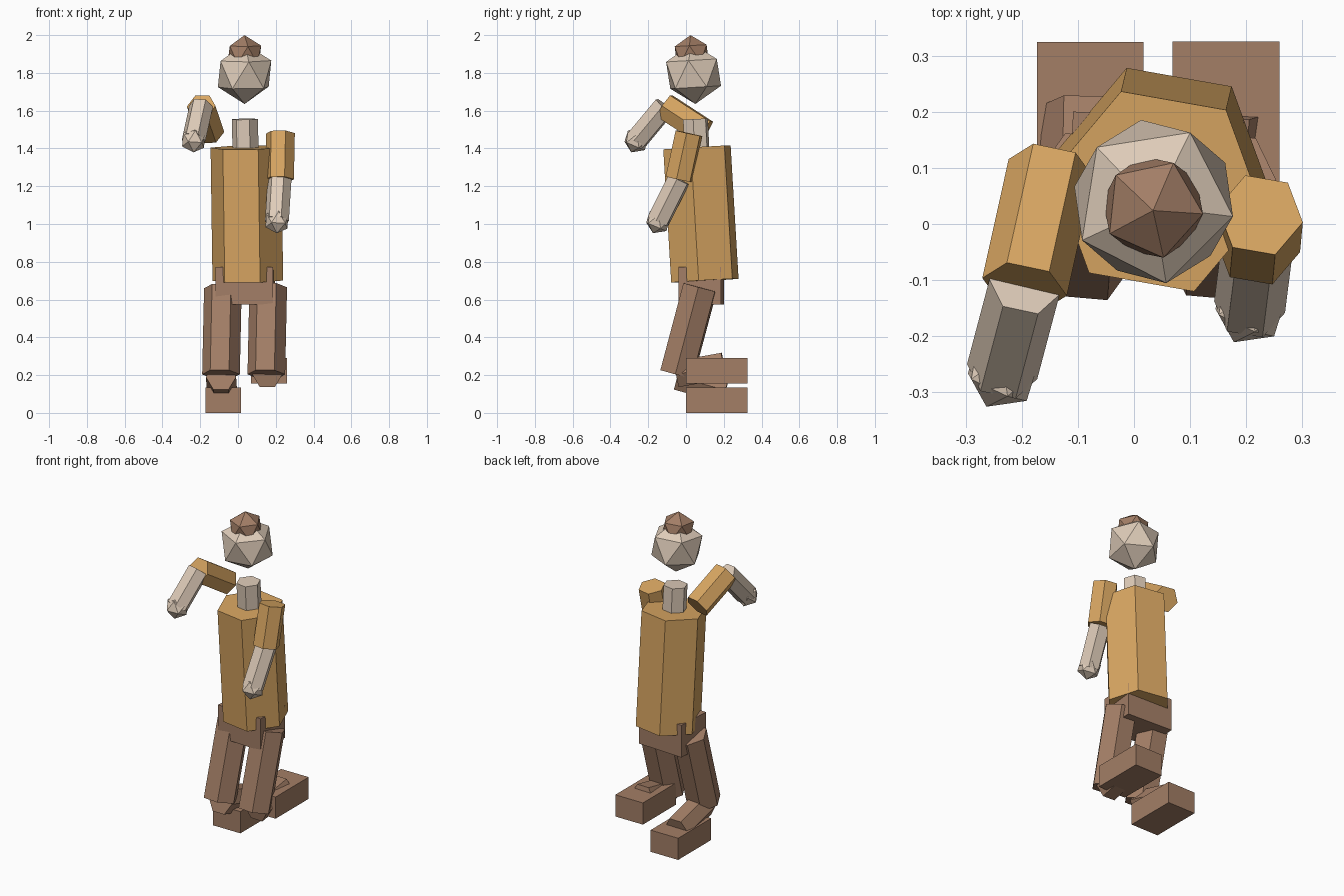
import bpy
import bmesh
from math import radians, cos, sin
from mathutils import Matrix, Vector

cube = bpy.data.objects.get("Cube")
if cube:
    bpy.data.objects.remove(cube, do_unlink=True)


def material(name, rgb):
    mat = bpy.data.materials.new(name)
    mat.use_nodes = True
    color = (*rgb, 1)
    mat.diffuse_color = color
    mat.node_tree.nodes["Principled BSDF"].inputs["Base Color"].default_value = color
    return mat


skin = material("pale skin", (0.73, 0.60, 0.48))
ochre = material("ochre cloth", (0.687, 0.381, 0.122))
brown = material("brown cloth", (0.366, 0.209, 0.133))


def finish(name, bm, mat):
    mesh = bpy.data.meshes.new(name)
    bm.to_mesh(mesh)
    bm.free()
    mesh.materials.append(mat)
    obj = bpy.data.objects.new(name, mesh)
    bpy.context.collection.objects.link(obj)


def prism(name, start, end, radius, mat, yaw=-10):
    """Six-sided prism between two points, with two corners out to the sides."""
    a, b = Vector(start), Vector(end)
    axis = (b - a).normalized()
    side = Vector((cos(radians(yaw)), sin(radians(yaw)), 0))
    side = (side - axis * side.dot(axis)).normalized()
    turn = Matrix((side.cross(axis), side, axis)).transposed().to_4x4()
    bm = bmesh.new()
    bmesh.ops.create_cone(bm, cap_ends=True, segments=6, radius1=radius, radius2=radius,
                          depth=(b - a).length,
                          matrix=Matrix.Translation((a + b) / 2) @ turn)
    finish(name, bm, mat)


def ball(name, center, radius, mat, tilt=0.0, yaw=-9):
    """Twenty-sided faceted ball."""
    bm = bmesh.new()
    turn = Matrix.Rotation(tilt, 4, "X") @ Matrix.Rotation(radians(yaw), 4, "Z")
    bmesh.ops.create_icosphere(bm, subdivisions=1, radius=radius,
                               matrix=Matrix.Translation(center) @ turn)
    finish(name, bm, mat)


def box(name, center, size, mat, yaw=0):
    bm = bmesh.new()
    bmesh.ops.create_cube(bm, size=1, matrix=Matrix.Translation(center)
                          @ Matrix.Rotation(radians(yaw), 4, "Z")
                          @ Matrix.Diagonal((*size, 1)))
    finish(name, bm, mat)


# Head, cap of hair, neck and trunk
ball("head", (0.035, 0.04, 1.795), 0.16, skin, tilt=0.06)
ball("hair", (0.034, 0.03, 1.9), 0.1, brown, tilt=0.06, yaw=-6)
prism("neck", (0.04, 0.06, 1.35), (0.037, 0.05, 1.555), 0.07, skin)
prism("torso", (0.052, 0.10, 0.70), (0.042, 0.058, 1.405), 0.19, ochre)
box("pelvis", (0.038, 0.08, 0.673), (0.305, 0.225, 0.2), brown, yaw=-3)

# Arms: shoulder, elbow, hand
arms = {
    "left": ((0.225, 0.016, 1.48), (0.22, -0.037, 1.236), (0.206, -0.148, 1.015)),
    "right": ((-0.148, 0.10, 1.486), (-0.195, -0.112, 1.624), (-0.235, -0.263, 1.443)),
}
for label, (shoulder, elbow, hand) in arms.items():
    prism(label + "_upper_arm", shoulder, elbow, 0.077, ochre)
    prism(label + "_forearm", elbow, hand, 0.064, skin)
    ball(label + "_hand", hand, 0.069, skin, tilt=-0.4)

# Legs: hip, knee, shin front, ankle, foot center
legs = {
    "left": ((0.16, 0.074, 0.665), (0.15, -0.048, 0.204),
             (0.155, -0.05, 0.205), (0.165, 0.2, 0.25), (0.164, 0.163, 0.223)),
    "right": ((-0.08, 0.074, 0.66), (-0.09, -0.048, 0.204),
              (-0.09, -0.045, 0.19), (-0.085, 0.21, 0.12), (-0.078, 0.162, 0.0675)),
}
for label, (hip, knee, shin, ankle, foot) in legs.items():
    prism(label + "_thigh", hip, knee, 0.1, brown, yaw=-5)
    prism(label + "_shin", shin, ankle, 0.08, brown, yaw=0)
    box(label + "_foot", foot, (0.19, 0.325, 0.135), brown)
